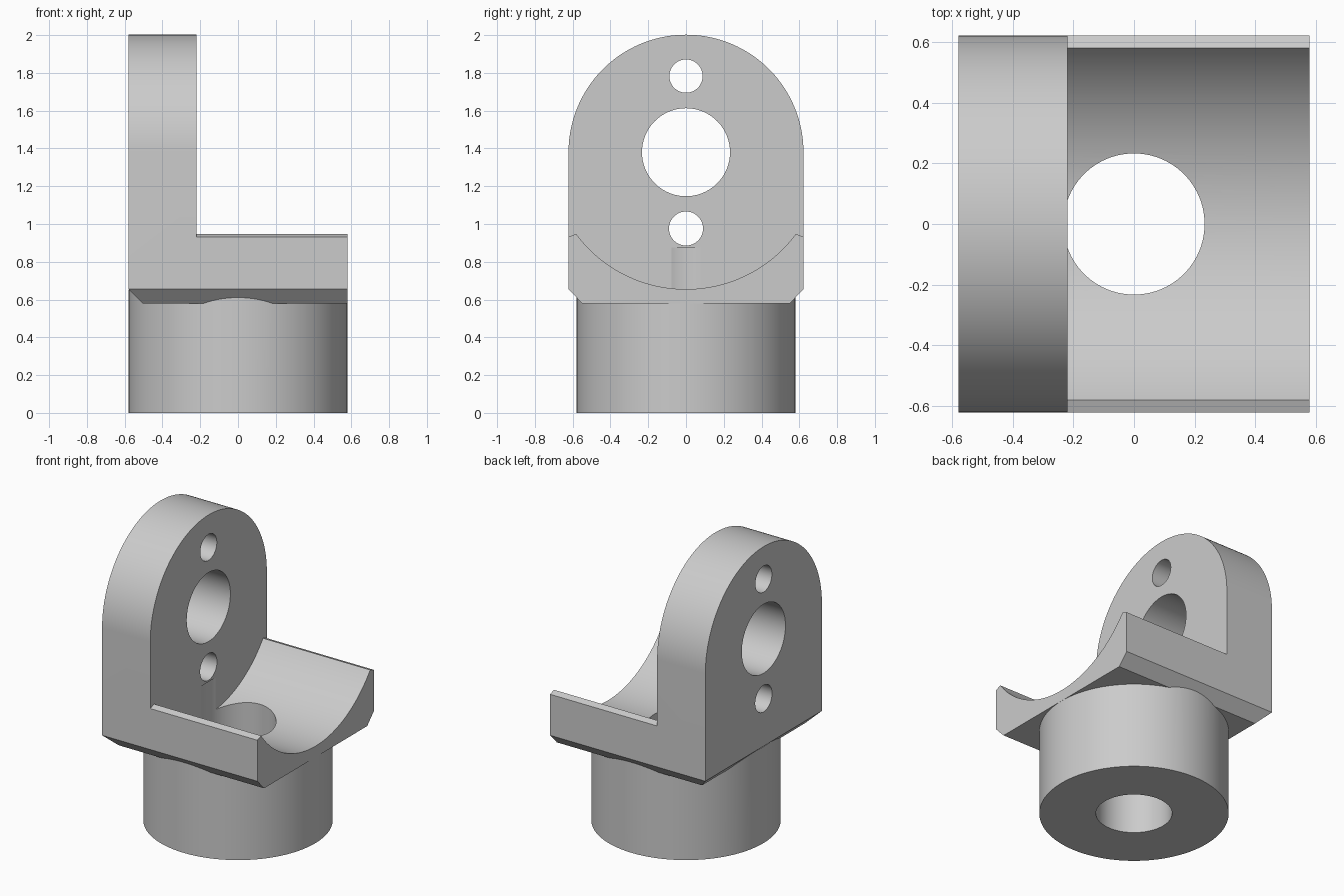
import bpy, bmesh
from math import sin, cos, pi, radians, asin
from mathutils import Vector

cube = bpy.data.objects.get("Cube")
if cube:
    bpy.data.objects.remove(cube, do_unlink=True)

AXIS_Z = 1.38      # height of the cross bore axis
HALF_W = 0.622     # half width of the bracket
HALF_L = 0.58      # half length of the bracket
PLATE_X = -0.22    # inner face of the upright plate
BORE = 0.233


def arc(radius, start, end, steps, centre=(0, 0)):
    angles = [start + (end - start) * i / steps for i in range(steps + 1)]
    return [(centre[0] + radius * cos(a), centre[1] + radius * sin(a)) for a in angles]


def prism(name, profile, axis, low, high):
    """Extrude a 2D profile along x, y or z."""
    place = {"x": lambda p: (low, *p),
             "y": lambda p: (p[0], low, p[1]),
             "z": lambda p: (*p, low)}[axis]
    bm = bmesh.new()
    face = bm.faces.new([bm.verts.new(place(p)) for p in profile])
    moved = bmesh.ops.extrude_face_region(bm, geom=[face])["geom"]
    offset = Vector([high - low if axis == a else 0 for a in "xyz"])
    bmesh.ops.translate(bm, vec=offset, verts=[v for v in moved if isinstance(v, bmesh.types.BMVert)])
    bmesh.ops.recalc_face_normals(bm, faces=bm.faces)
    mesh = bpy.data.meshes.new(name)
    bm.to_mesh(mesh)
    bm.free()
    obj = bpy.data.objects.new(name, mesh)
    bpy.context.collection.objects.link(obj)
    return obj


def rod(name, radius, axis, low, high, centre=(0, 0), sides=96):
    return prism(name, arc(radius, 0, 2 * pi, sides, centre)[:-1], axis, low, high)


def combine(target, tool, operation="DIFFERENCE"):
    mod = target.modifiers.new(tool.name, "BOOLEAN")
    mod.operation, mod.solver, mod.object = operation, "EXACT", tool
    tool.hide_render = True
    bpy.context.view_layer.update()
    graph = bpy.context.evaluated_depsgraph_get()
    result = bpy.data.meshes.new_from_object(target.evaluated_get(graph))
    target.modifiers.clear()
    target.data = result
    bpy.data.objects.remove(tool, do_unlink=True)


# Arched block with chamfered lower edges
outline = [(-0.55, 0.58), (0.55, 0.58), (HALF_W, 0.655)]
outline += arc(HALF_W, 0, pi, 96, (0, AXIS_Z)) + [(-HALF_W, 0.655)]
bracket = prism("bracket", outline, "x", -HALF_L, HALF_L)

# Round saddle with slanted rims, leaving the upright plate behind it
rim = asin(0.433 / 0.725)
saddle = arc(0.725, pi + rim, 2 * pi - rim, 80, (0, AXIS_Z))
saddle += [(0.7, 0.903), (0.7, 2.2), (-0.7, 2.2), (-0.7, 0.903)]
combine(bracket, prism("saddle_cutter", saddle, "x", PLATE_X, 0.8))

# Chamfer under the back of the plate
wedge = [(-0.63, 0.705), (-0.455, 0.53), (-0.63, 0.53)]
combine(bracket, prism("chamfer_cutter", wedge, "y", -0.8, 0.8))

# Round base
combine(bracket, rod("base", 0.5795, "z", 0, 0.65, sides=128), "UNION")

# Vertical bore, cross bore and two bolt holes
combine(bracket, rod("base_bore", BORE, "z", -0.1, 0.875))
for name, radius, z in (("cross_bore", BORE, AXIS_Z), ("upper_hole", 0.088, 1.783), ("lower_hole", 0.09, 0.976)):
    combine(bracket, rod(name, radius, "x", -0.8, 0.1, (0, z)))

# Plain grey finish
grey = bpy.data.materials.new("plain_grey")
grey.use_nodes = True
colour = (0.6, 0.6, 0.6, 1)
grey.diffuse_color = colour
grey.node_tree.nodes["Principled BSDF"].inputs["Base Color"].default_value = colour
bracket.data.materials.clear()
bracket.data.materials.append(grey)
for face in bracket.data.polygons:
    face.material_index = 0

bpy.ops.object.select_all(action="DESELECT")
bracket.select_set(True)
bpy.context.view_layer.objects.active = bracket
bpy.ops.object.shade_smooth_by_angle(angle=radians(20))
